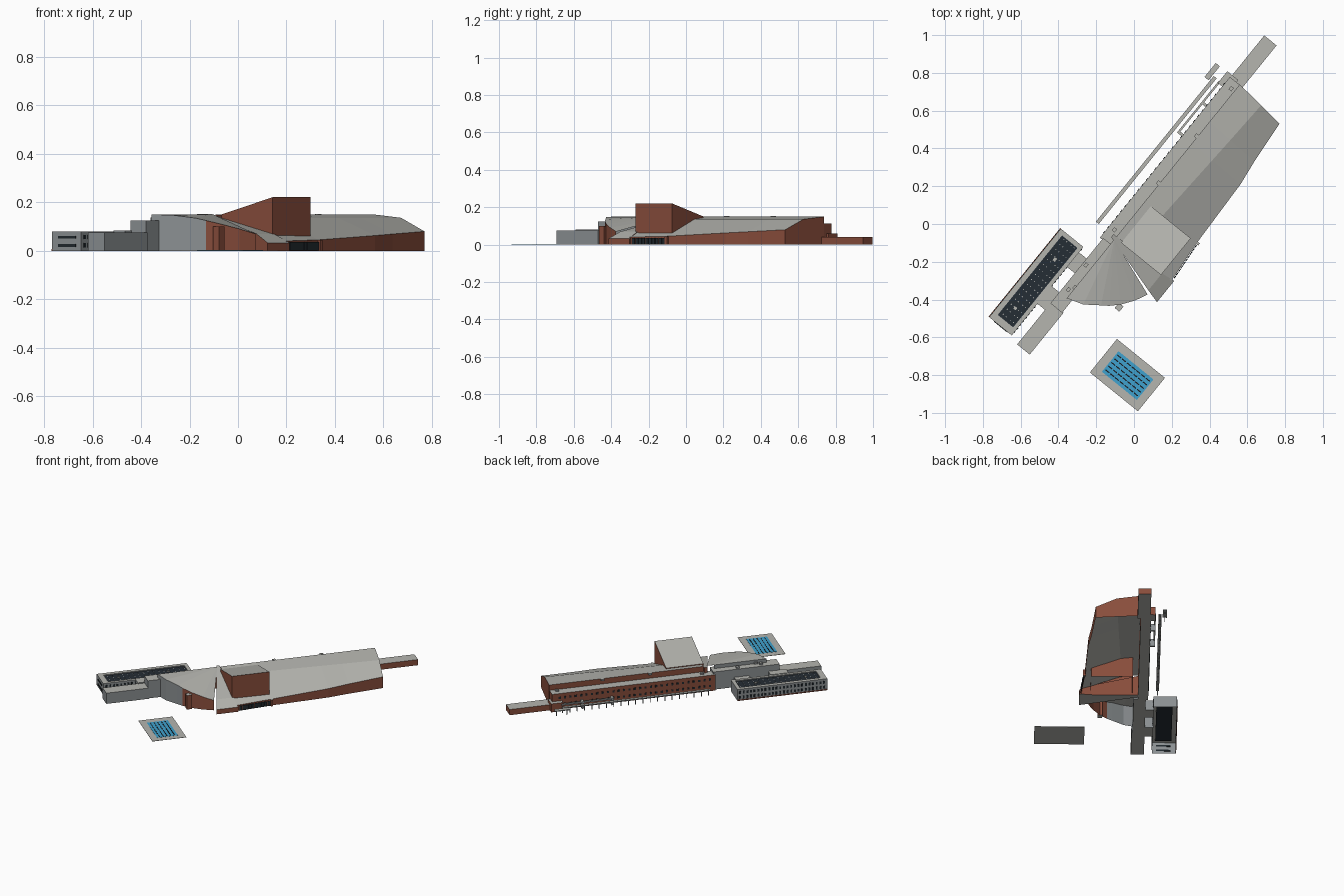
import bpy, bmesh
from mathutils import Vector

cube = bpy.data.objects.get("Cube")
if cube:
    bpy.data.objects.remove(cube)


def material(name, r, g, b):
    m = bpy.data.materials.new(name)
    m.use_nodes = True
    m.diffuse_color = (r, g, b, 1)
    bsdf = next(n for n in m.node_tree.nodes if n.type == 'BSDF_PRINCIPLED')
    bsdf.inputs["Base Color"].default_value = (r, g, b, 1)
    bsdf.inputs["Roughness"].default_value = 0.8
    return m


ROOF = material("pale_roof", 0.46, 0.46, 0.43)
BRICK = material("red_brick", 0.25, 0.075, 0.045)
CONCRETE = material("grey_concrete", 0.26, 0.28, 0.29)
GLASS = material("dark_glass", 0.015, 0.022, 0.027)
PANEL = material("solar_panel", 0.018, 0.026, 0.035)
WATER = material("pool_water", 0.05, 0.36, 0.62)
LANE = material("black_lane", 0.01, 0.01, 0.012)

# The site is turned: u runs along the long building, v across it to the front
U, V, UP = Vector((0.629, 0.777, 0)), Vector((0.777, -0.629, 0)), Vector((0, 0, 1))


def place(p):
    return U * p[0] + V * p[1] + UP * p[2]


def finish(name, bm, mats, rule):
    bmesh.ops.remove_doubles(bm, verts=bm.verts, dist=1e-5)
    bmesh.ops.recalc_face_normals(bm, faces=bm.faces)
    bm.normal_update()
    for f in bm.faces:
        f.material_index = rule(f)
    mesh = bpy.data.meshes.new(name)
    bm.to_mesh(mesh)
    bm.free()
    for m in mats:
        mesh.materials.append(m)
    ob = bpy.data.objects.new(name, mesh)
    bpy.context.scene.collection.objects.link(ob)
    return ob


def roof_rule(f):
    return 1 if abs(f.normal.z) > 0.3 else 0


def loft(name, sections, mats, rule=roof_rule, closed=False, first=False, last=False):
    """Skin matching sections, with optional end caps."""
    bm = bmesh.new()
    rows = [[bm.verts.new(place(p)) for p in s] for s in sections]
    for a, b in zip(rows, rows[1:]):
        n = len(a)
        for i in range(n if closed else n - 1):
            j = (i + 1) % n
            bm.faces.new((a[i], a[j], b[j], b[i]))
    if first:
        bm.faces.new(rows[0])
    if last:
        bm.faces.new(rows[-1])
    return finish(name, bm, mats, rule)


def boxes(name, items, wall, top=None):
    """Boxes given as u0, u1, v0, v1, z0, z1."""
    bm = bmesh.new()
    for u0, u1, v0, v1, z0, z1 in items:
        vs = bmesh.ops.create_cube(bm, size=1)["verts"]
        for v in vs:
            a, b, c = v.co + Vector((0.5, 0.5, 0.5))
            v.co = place((u0 + a * (u1 - u0), v0 + b * (v1 - v0), z0 + c * (z1 - z0)))
    return finish(name, bm, [wall, top or wall], roof_rule)


def ring(u0, u1, v0, v1, z):
    return [(u0, v0, z), (u1, v0, z), (u1, v1, z), (u0, v1, z)]


# Main hall: folded roof with a gently curved eave
stations = [(-0.11, -0.11, 0.09, 0.343), (0.13, 0.13, 0.09, 0.322), (0.53, 0.52, 0.11, 0.306),
            (0.67, 0.66, 0.117, 0.287), (0.927, 0.897, 0.128, 0.265)]
hall = []
for back, front, crease, eave in stations:
    z = 0.045 + 0.035 * max(-0.1, front - 0.13) / 0.77
    hall.append([(back, -0.03, 0), (back, -0.03, 0.15), ((back + front) / 2, crease, 0.136),
                 (front, eave, z), (front, eave, 0)])
loft("main_hall", hall, [BRICK, ROOF], last=True)

# Tall block with a sloping roof
loft("tower", [[(-0.12, v, 0), (-0.12, v, z), (0.13, v, z), (0.13, v, 0)]
               for v, z in ((0.01, 0.15), (0.281, 0.221))], [BRICK, ROOF], first=True, last=True)

# Tapering entrance wing
loft("entrance_wing", [[(a, v, 0), (a, v, z), (b, v, z), (b, v, 0)] for a, b, v, z in
                       ((-0.13, -0.11, -0.05, 0.15), (-0.225, -0.11, 0.28, 0.07),
                        (-0.245, -0.1, 0.355, 0.033))],
     [BRICK, ROOF], closed=True, first=True, last=True)

# Fan-shaped auditorium: concrete on the left of the arc, brick on the right
rim = [(-0.18, -0.03, 0.15), (-0.53, -0.03, 0.15), (-0.5, 0.06, 0.147), (-0.445, 0.135, 0.135),
       (-0.42, 0.17, 0.125), (-0.376, 0.214, 0.11), (-0.31, 0.26, 0.09), (-0.245, 0.291, 0.07)]
apex = (-0.13, -0.03, 0.151)


def fan_rule(f):
    if f.normal.z > 0.3 or f.normal.z < -0.3:
        return 1
    return 2 if f.calc_center_median().x < -0.13 else 0


loft("auditorium", [[apex, p, (p[0], p[1], 0)] for p in rim], [BRICK, ROOF, CONCRETE], fan_rule)
boxes("auditorium_pier", [(-0.41, -0.375, 0.2, 0.232, 0, 0.1)], BRICK, ROOF)

# Spine running the whole length
boxes("spine_brick", [(-0.17, 0.925, -0.095, -0.028, 0, 0.112),
                      (0.86, 0.94, -0.125, -0.05, 0, 0.06),
                      (0.89, 1.21, -0.092, -0.008, 0, 0.04)], BRICK, ROOF)
boxes("spine_concrete", [(-0.885, -0.6, -0.08, 0.006, 0, 0.076),
                         (-0.605, -0.16, -0.08, 0.0, 0, 0.125)], CONCRETE, ROOF)
boxes("links", [(-0.65, -0.53, -0.135, -0.075, 0, 0.083),
                (-0.4, -0.3, -0.135, -0.075, 0, 0.07)], CONCRETE, ROOF)

# Roof vents
boxes("roof_vents", [(u, u + 0.022, v, v + 0.018, z, z + 0.012) for u, v, z in
                     ((-0.1, -0.07, 0.11), (0.24, -0.045, 0.14), (0.56, -0.045, 0.14),
                      (0.87, -0.06, 0.11), (-0.5, -0.06, 0.125), (-0.47, -0.04, 0.125),
                      (-0.34, -0.07, 0.125))], CONCRETE, ROOF)

# Rear spine windows in two rows
boxes("rear_windows", [(u, u + 0.014, -0.098, -0.094, z, z + 0.014)
                       for z in (0.03, 0.075)
                       for u in [-0.14 + 0.036 * i for i in range(29)]], GLASS)

# Covered walkway along the back
boxes("walkway_roof", [(-0.117, 0.875, -0.165, -0.145, 0.036, 0.042),
                       (0.84, 0.935, -0.2, -0.172, 0.036, 0.042)], CONCRETE, ROOF)
boxes("walkway_posts", [(u, u + 0.005, -0.158, -0.153, 0, 0.037)
                        for u in [-0.11 + 0.049 * i for i in range(21)]] +
      [(u, u + 0.005, -0.188, -0.183, 0, 0.037) for u in (0.85, 0.92)], CONCRETE)
boxes("rear_ramp", [(0.52, 0.87, -0.128, -0.117, 0.04, 0.05),
                    (0.52, 0.535, -0.128, -0.09, 0, 0.05),
                    (0.72, 0.735, -0.128, -0.09, 0, 0.05)], CONCRETE, ROOF)

# Glazed front under the eave
boxes("entrance_glazing", [(-0.09 + 0.0215 * i, -0.072 + 0.0215 * i,
                            0.343 - 0.0019 * i, 0.348 - 0.0019 * i, 0.002, 0.036)
                           for i in range(10)], GLASS)
boxes("eave_post", [(0.125, 0.14, 0.315, 0.336, 0, 0.045)], BRICK, ROOF)

# Classroom block: open shell, sunken solar roof
loft("classroom_block", [ring(-0.866, -0.263, -0.286, -0.132, 0),
                         ring(-0.866, -0.263, -0.286, -0.132, 0.08),
                         ring(-0.828, -0.287, -0.258, -0.153, 0.08),
                         ring(-0.828, -0.287, -0.258, -0.153, 0.072)], [CONCRETE, ROOF], closed=True)
boxes("solar_roof", [(-0.828, -0.287, -0.258, -0.153, 0.07, 0.073)], PANEL)
boxes("solar_studs", [(u, u + 0.005, v, v + 0.005, 0.073, 0.0745)
                      for u in [-0.81 + 0.034 * i for i in range(16)]
                      for v in (-0.24, -0.22, -0.19, -0.17)], ROOF)
boxes("roof_hatches", [(-0.75, -0.735, -0.215, -0.2, 0.072, 0.078),
                       (-0.42, -0.4, -0.215, -0.2, 0.072, 0.078)], CONCRETE, ROOF)
boxes("end_slots", [(-0.869, -0.865, -0.252, -0.16, z, z + 0.011) for z in (0.016, 0.05)], GLASS)
boxes("classroom_windows", [(u, u + 0.012, v, v + 0.004, z, z + 0.018)
                            for v in (-0.289, -0.133) for z in (0.014, 0.048)
                            for u in [-0.85 + 0.0245 * i for i in range(24)]], GLASS)
boxes("classroom_plinth", [(-0.866, -0.263, -0.29, -0.285, 0, 0.007)], BRICK)

# Swimming pool with lane lines
boxes("pool_deck", [(-0.758, -0.53, 0.313, 0.64, 0, 0.002)], ROOF)
boxes("pool_water", [(-0.715, -0.575, 0.36, 0.598, 0.002, 0.003)], WATER)
boxes("pool_lanes", [(u - 0.003, u + 0.003, v, v + 0.026, 0.003, 0.004)
                     for u in [-0.695 + 0.025 * i for i in range(5)]
                     for v in [0.368 + 0.0325 * i for i in range(7)]], LANE)
